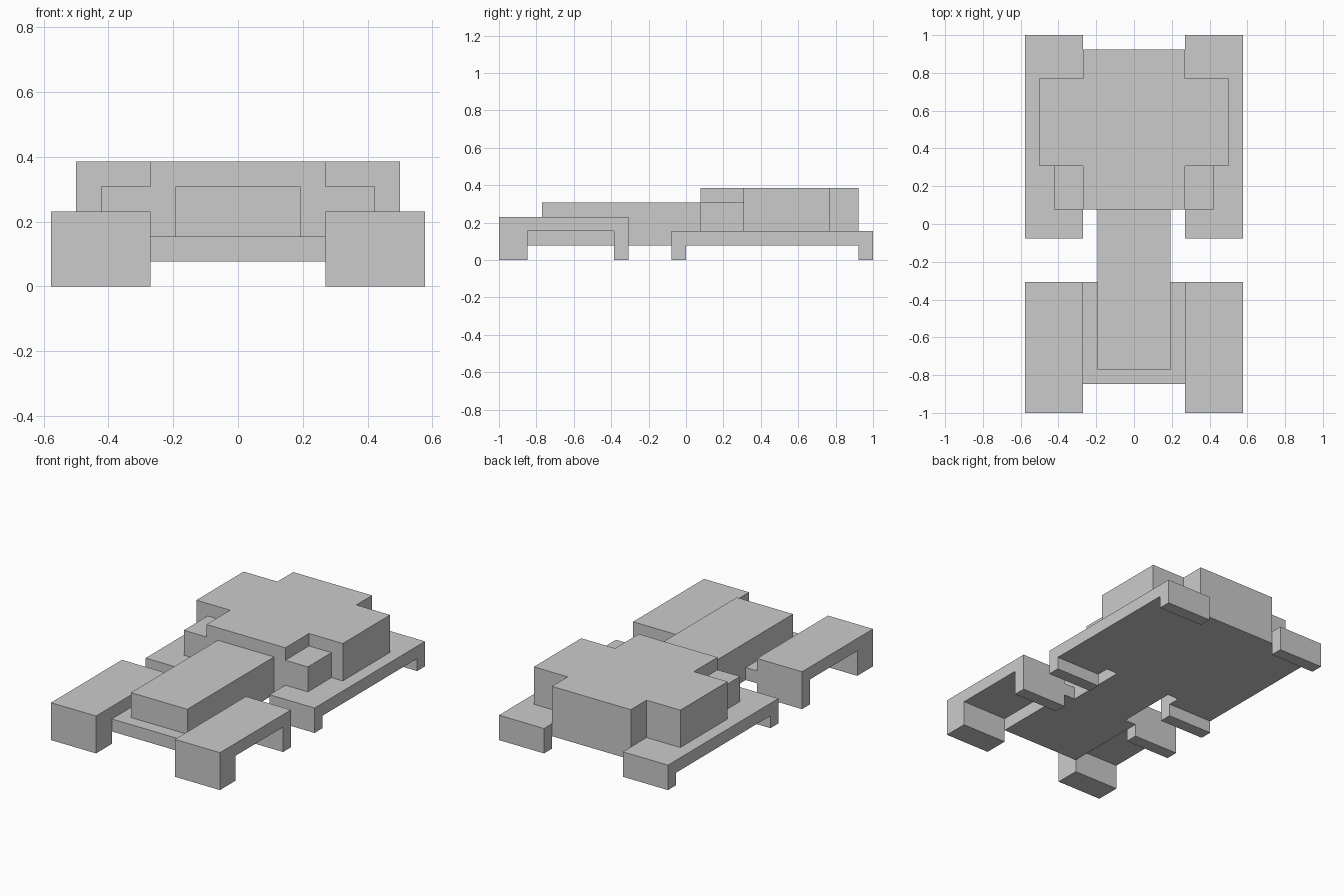
import bpy, bmesh
from mathutils import Vector

if "Cube" in bpy.data.objects:
    bpy.data.objects.remove(bpy.data.objects["Cube"])

U = 1 / 13  # the model sits on a regular block grid


def extrude(name, pts, vec):
    """Closed polygon (grid units) extruded along vec."""
    bm = bmesh.new()
    face = bm.faces.new([bm.verts.new(Vector(p) * U) for p in pts])
    res = bmesh.ops.extrude_face_region(bm, geom=[face], use_keep_orig=True)
    verts = [g for g in res["geom"] if isinstance(g, bmesh.types.BMVert)]
    bmesh.ops.translate(bm, verts=verts, vec=Vector(vec) * U)
    bmesh.ops.recalc_face_normals(bm, faces=bm.faces)
    me = bpy.data.meshes.new(name)
    bm.to_mesh(me)
    bm.free()
    ob = bpy.data.objects.new(name, me)
    bpy.context.collection.objects.link(ob)
    return ob


def plan(name, half, z0, z1):
    """Symmetric top outline, given as its right half, raised from z0 to z1."""
    pts = [(x, y, z0) for x, y in half] + [(-x, y, z0) for x, y in reversed(half)]
    return extrude(name, pts, (0, 0, z1 - z0))


def mirrored(ob):
    """Mirror a side part across the centre line."""
    ob.modifiers.new("mirror", "MIRROR").use_axis[0] = True
    return ob


def fender(name, y0, y1, front_leg, rear_leg, arch, top):
    """Arched side profile standing on two legs."""
    prof = [(y0, 0), (y0 + front_leg, 0), (y0 + front_leg, arch), (y1 - rear_leg, arch),
            (y1 - rear_leg, 0), (y1, 0), (y1, top), (y0, top)]
    return mirrored(extrude(name, [(3.5, y, z) for y, z in prof], (4, 0, 0)))


# Floor plate with narrow waist
plan("chassis", [(3.5, -11), (3.5, -4), (2.5, -4), (2.5, 1), (3.5, 1), (3.5, 12)], 1, 2)
# Long front deck
plan("hood", [(2.5, -10), (2.5, 1)], 2, 4)
# Cross-shaped rear body
plan("cabin", [(3.5, 1), (3.5, 4), (6.5, 4), (6.5, 10), (3.5, 10), (3.5, 12)], 2, 5)
# Steps in the front corners of the cabin
mirrored(extrude("side_step", [(3.5, 1, 2), (5.5, 1, 2), (5.5, 4, 2), (3.5, 4, 2)], (0, 0, 2)))
# Wheel covers
fender("front_fender", -13, -4, 2, 1, 2, 3)
fender("rear_fender", -1, 13, 1, 1, 1, 2)
